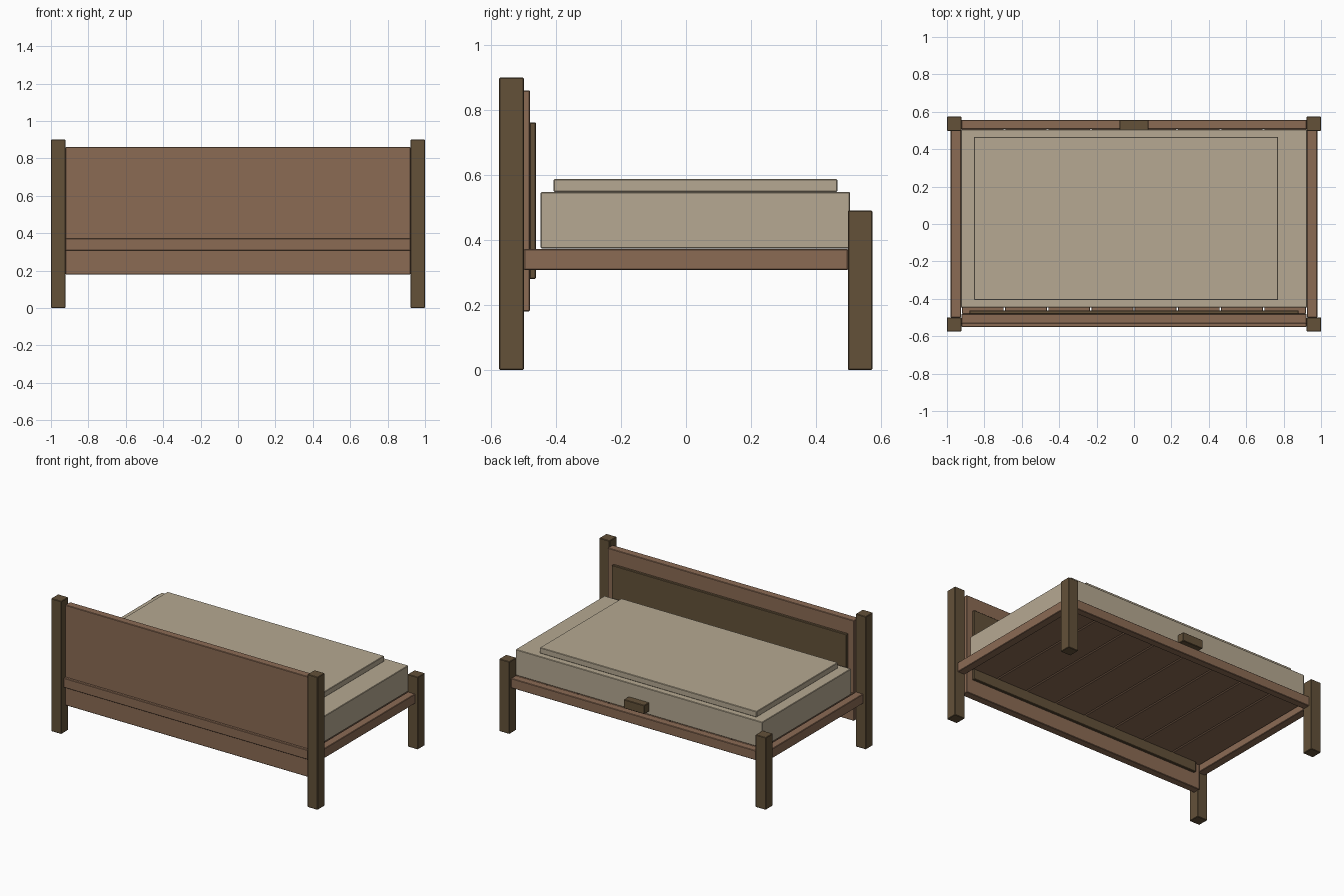
import bpy
import bmesh

if "Cube" in bpy.data.objects:
    bpy.data.objects.remove(bpy.data.objects["Cube"])


def material(name, rgb):
    m = bpy.data.materials.new(name)
    lin = [((c / 255 + 0.055) / 1.055) ** 2.4 for c in rgb]
    m.diffuse_color = (*lin, 1)
    m.use_nodes = True
    m.node_tree.nodes["Principled BSDF"].inputs["Base Color"].default_value = m.diffuse_color
    return m


WOOD = material("warm brown wood", (139, 107, 84))
DARK = material("dark olive wood", (99, 81, 57))
CLOTH = material("beige cloth", (182, 169, 146))


def box(name, x, y, z, mat, bevel=0.003):
    """Box from (min, max) ranges with a tiny chamfer."""
    bm = bmesh.new()
    bmesh.ops.create_cube(bm, size=1)
    for v in bm.verts:
        v.co = [r[0] + (c + 0.5) * (r[1] - r[0]) for r, c in zip((x, y, z), v.co)]
    me = bpy.data.meshes.new(name)
    bm.to_mesh(me)
    bm.free()
    me.materials.append(mat)
    ob = bpy.data.objects.new(name, me)
    bpy.context.collection.objects.link(ob)
    if bevel:
        mod = ob.modifiers.new("chamfer", 'BEVEL')
        mod.width = bevel
        mod.segments = 1
    return ob


def mirrored(a, b, s):
    return tuple(sorted((a * s, b * s)))


# Corner posts and end rails, left and right
for s, side in ((-1, "left"), (1, "right")):
    post_x = mirrored(0.923, 1.0, s)
    box(f"headboard_post_{side}", post_x, (-0.575, -0.499), (0, 0.9), DARK)
    box(f"foot_post_{side}", post_x, (0.498, 0.574), (0, 0.49), DARK)
    box(f"end_rail_{side}", mirrored(0.925, 0.98, s), (-0.499, 0.499), (0.307, 0.372), WOOD)

# Long rails
box("back_rail", (-0.923, 0.923), (-0.55, -0.5), (0.307, 0.372), WOOD)
box("foot_rail", (-0.923, 0.923), (0.507, 0.557), (0.307, 0.372), WOOD)

# Headboard with dark inset panel
box("headboard", (-0.923, 0.923), (-0.532, -0.48), (0.18, 0.86), WOOD)
box("headboard_panel", (-0.88, 0.88), (-0.482, -0.462), (0.28, 0.762), DARK)

# Slats under the mattress, narrow gaps between them
PITCH = 0.231
for i in range(8):
    c = (i - 3.5) * PITCH
    box(f"slat_{i + 1}", (c - PITCH / 2 + 0.004, c + PITCH / 2 - 0.004),
        (-0.48, 0.507), (0.348, 0.371), WOOD, 0.002)

# Mattress and blanket
box("mattress", (-0.925, 0.925), (-0.447, 0.505), (0.373, 0.548), CLOTH)
box("blanket", (-0.855, 0.77), (-0.407, 0.466), (0.548, 0.587), CLOTH)

# Small block above the foot rail
box("foot_block", (-0.077, 0.077), (0.503, 0.557), (0.395, 0.455), DARK)
